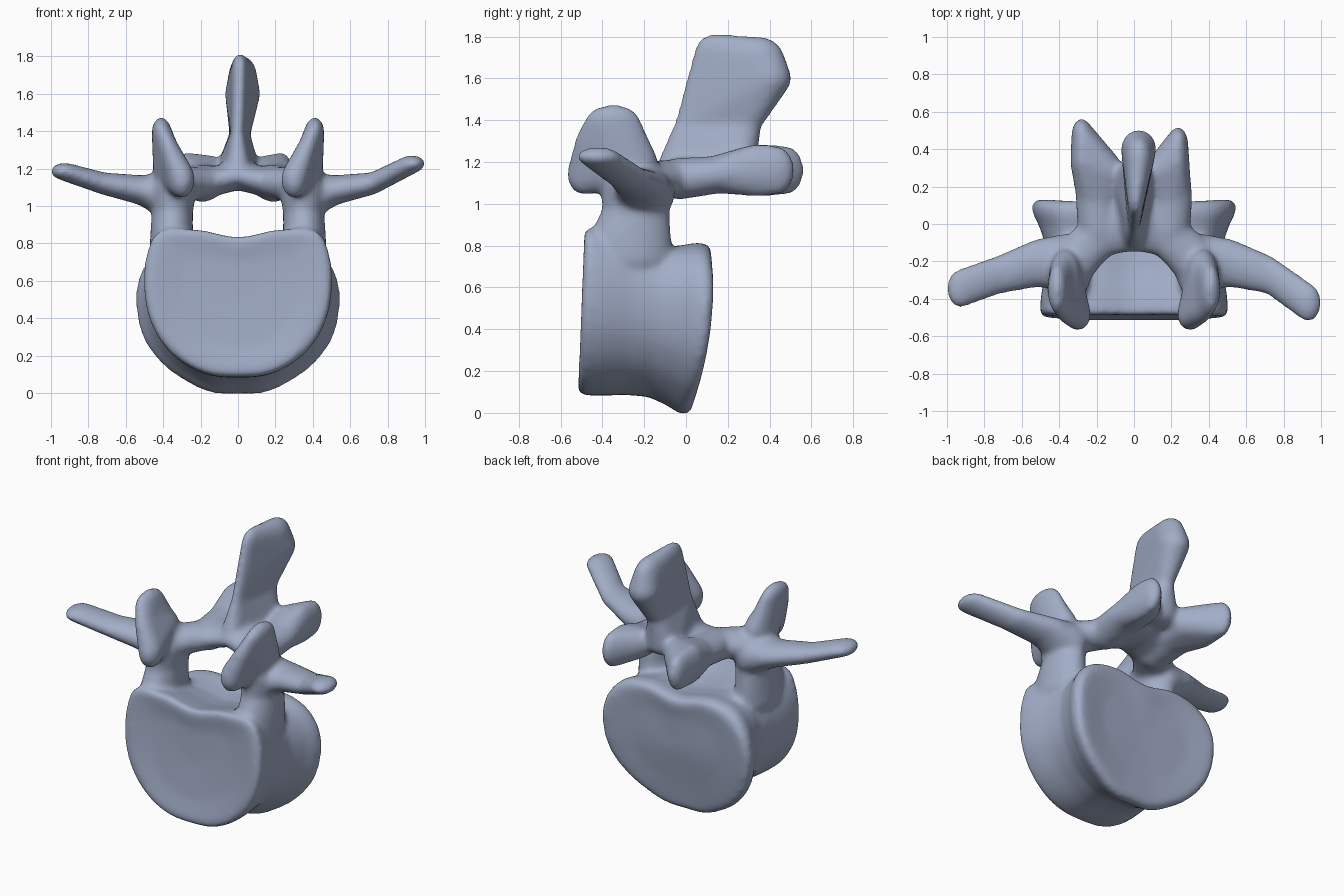
import bpy, bmesh, math
from mathutils import Vector

if "Cube" in bpy.data.objects:
    bpy.data.objects.remove(bpy.data.objects["Cube"])

bm = bmesh.new()

# Unit directions used for every rounded knob
tmp = bmesh.new()
bmesh.ops.create_icosphere(tmp, subdivisions=3, radius=1)
DIRS = [v.co.copy() for v in tmp.verts]
tmp.free()


def hull(knobs, side=1):
    """Convex skin over ellipsoids (x, y, z, rx, ry, rz), mirrored by side."""
    part = bmesh.new()
    for x, y, z, rx, ry, rz in knobs:
        for d in DIRS:
            part.verts.new((side * (x + d.x * rx), y + d.y * ry, z + d.z * rz))
    bmesh.ops.convex_hull(part, input=part.verts[:])
    loose = [v for v in part.verts if not v.link_faces]
    bmesh.ops.delete(part, geom=loose, context='VERTS')
    bmesh.ops.recalc_face_normals(part, faces=part.faces[:])
    me = bpy.data.meshes.new("part")
    part.to_mesh(me)
    part.free()
    bm.from_mesh(me)
    bpy.data.meshes.remove(me)


def chain(knobs, side=1):
    for a, b in zip(knobs, knobs[1:]):
        hull([a, b], side)


def closed_curve(half, steps=5):
    """Mirror a half outline (x, z) and round it with Catmull-Rom."""
    pts = [Vector(p) for p in half]
    pts += [Vector((-p.x, p.y)) for p in reversed(pts[1:-1])]
    n, out = len(pts), []
    for i in range(n):
        a, b, c, d = (pts[(i + k) % n] for k in (-1, 0, 1, 2))
        for s in range(steps):
            t = s / steps
            out.append(0.5 * (2 * b + (c - a) * t + (2 * a - 5 * b + 4 * c - d) * t**2
                              + (3 * b - a - 3 * c + d) * t**3))
    return out


# Body: loft from front endplate to back endplate with a waist
front = closed_curve([(0, .84), (.22, .88), (.42, .875), (.485, .76), (.502, .6),
                      (.48, .43), (.41, .28), (.3, .17), (.16, .105), (0, .09)])
back = closed_curve([(0, .77), (.22, .81), (.4, .77), (.51, .66), (.55, .5),
                     (.515, .3), (.41, .15), (.27, .05), (.14, -.007), (0, -.012)])
sections = [(.045, .05), (.035, .6), (.005, .9), (.01, .97), (.05, 1), (.2, .97), (.4, .91),
            (.6, .885), (.78, .94), (.88, .99), (.95, 1), (1, .96), (1, .89), (.965, .6), (.955, .05)]
rings = []
for t, s in sections:
    mid = Vector((0, .5 - .08 * t))
    ring = []
    for f, b in zip(front, back):
        p = mid + (f.lerp(b, t) - mid) * s
        y0 = -.525 + .04 * p.y
        y1 = .02 + .37 * p.y - .31 * p.y ** 2
        ring.append(bm.verts.new((p.x, y0 + (y1 - y0) * t, p.y)))
    rings.append(ring)
body_faces = [bm.faces.new(rings[0]), bm.faces.new(rings[-1])]
n = len(front)
for r, q in zip(rings, rings[1:]):
    for i in range(n):
        j = (i + 1) % n
        body_faces.append(bm.faces.new((r[i], r[j], q[j], q[i])))
bmesh.ops.recalc_face_normals(bm, faces=body_faces)

# Paired parts; the two sides differ slightly at their tips
for side, ty, tz, iy, ix in ((-1, -.345, 1.185, .475, .28), (1, -.42, 1.225, .43, .235)):
    # Pedicle, flared into the body below and the arch above
    chain([(.345, -.27, .74, .13, .21, .1), (.355, -.265, .85, .115, .195, .07),
           (.35, -.24, .97, .11, .16, .08), (.35, -.24, 1.1, .13, .17, .1)], side)
    # Superior articular process
    hull([(.3, -.485, 1.14, .07, .085, .1), (.365, -.28, 1.2, .085, .145, .12),
          (.37, -.44, 1.3, .05, .09, .08)], side)
    hull([(.375, -.28, 1.2, .08, .145, .12), (.37, -.44, 1.3, .05, .09, .08),
          (.41, -.35, 1.4, .052, .13, .075)], side)
    # Transverse process
    chain([(.36, -.2, 1.05, .1, .15, .13), (.52, -.21, 1.085, .06, .13, .08),
           (.72, -.27, 1.12, .05, .105, .06), (.93, ty, tz, .072, .105, .047)], side)
    # Lamina
    chain([(.32, -.2, 1.11, .11, .15, .09), (.23, -.11, 1.12, .09, .14, .09),
           (.15, -.02, 1.13, .1, .15, .08), (.0, .04, 1.16, .06, .19, .075)], side)
    # Inferior articular process
    chain([(.19, -.03, 1.12, .11, .12, .1), (.195, .15, 1.14, .12, .12, .09)], side)
    hull([(.19, .15, 1.14, .12, .12, .09), (.145, .29, 1.17, .08, .1, .1),
          (ix, iy, 1.16, .055, .09, .12), (ix, .33, 1.16, .06, .08, .125)], side)

# Spinous process: flared base, thin blade, thick rear edge
hull([(0, -.04, 1.18, .075, .1, .07), (0, .01, 1.38, .035, .065, .06),
      (.01, .28, 1.38, .055, .08, .06), (0, .24, 1.19, .12, .1, .07)])
hull([(0, .01, 1.38, .035, .065, .06), (.01, .06, 1.55, .035, .065, .06),
      (.01, .14, 1.73, .045, .1, .085), (.01, .28, 1.38, .055, .08, .06),
      (.025, .405, 1.6, .095, .1, .09), (.025, .35, 1.7, .075, .12, .1)])

mesh = bpy.data.meshes.new("vertebra")
bm.to_mesh(mesh)
bm.free()
vertebra = bpy.data.objects.new("vertebra", mesh)
bpy.context.collection.objects.link(vertebra)

# Fuse all parts into one smooth bone surface
fuse = vertebra.modifiers.new("fuse", 'REMESH')
fuse.mode = 'VOXEL'
fuse.voxel_size = .016
fuse.use_smooth_shade = True
soften = vertebra.modifiers.new("soften", 'SMOOTH')
soften.factor = .5
soften.iterations = 14

bone = bpy.data.materials.new("blue_grey_bone")
bone.diffuse_color = (.36, .42, .57, 1)
bone.use_nodes = True
bone.node_tree.nodes["Principled BSDF"].inputs["Base Color"].default_value = bone.diffuse_color
mesh.materials.append(bone)
